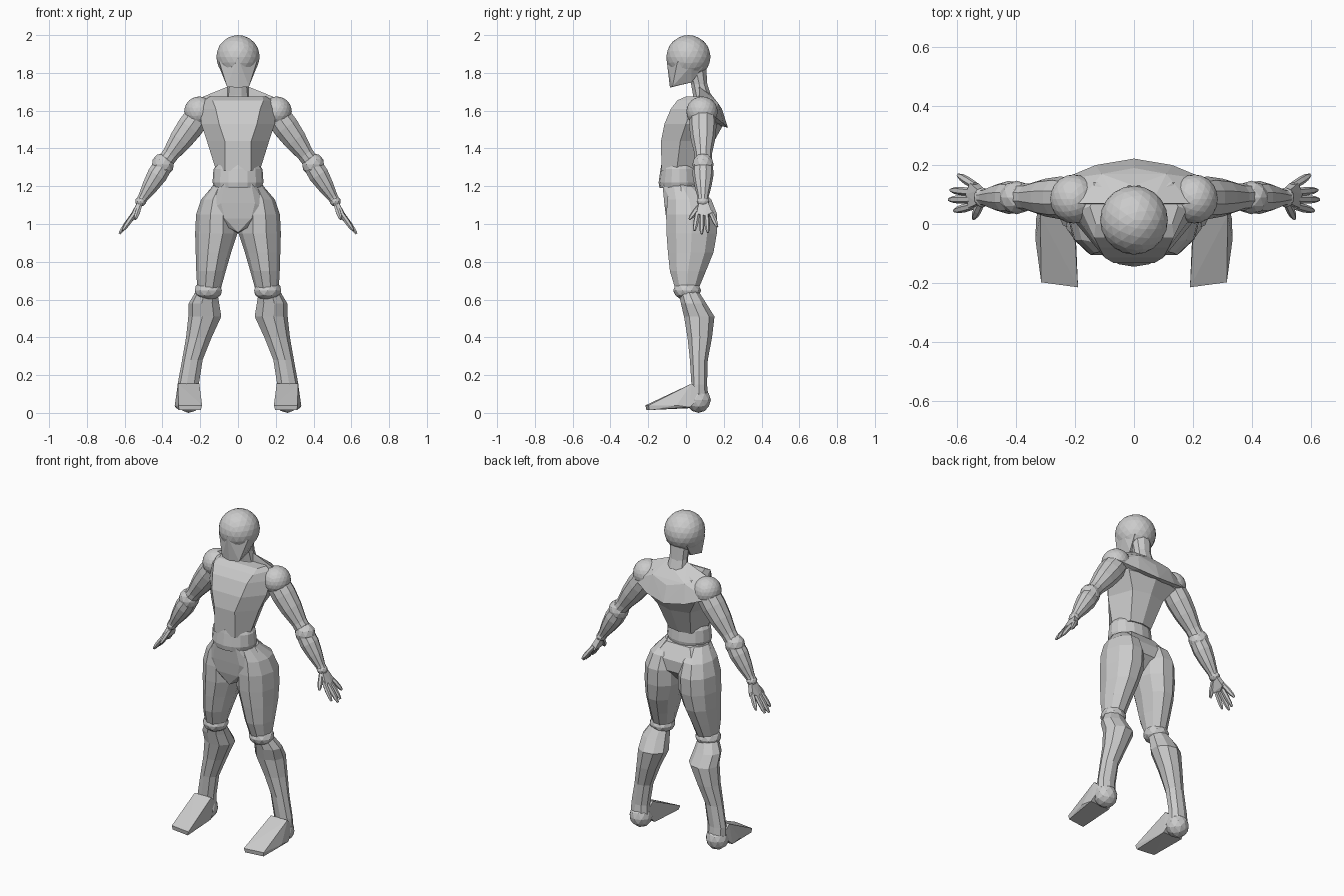
import bpy, bmesh, math
from mathutils import Vector

grey = bpy.data.materials.new("plain_grey")
grey.diffuse_color = (0.6, 0.6, 0.6, 1)


def finish(name, bm, mirror):
    bmesh.ops.recalc_face_normals(bm, faces=bm.faces)
    me = bpy.data.meshes.new(name)
    bm.to_mesh(me)
    bm.free()
    me.materials.append(grey)
    ob = bpy.data.objects.new(name, me)
    bpy.context.collection.objects.link(ob)
    if mirror:
        ob.modifiers.new("mirror", 'MIRROR').use_mirror_merge = False
    return ob


def skin(name, rings, mirror=False):
    """Bridge rings of points and cap both ends."""
    bm = bmesh.new()
    rows = [[bm.verts.new(p) for p in r] for r in rings]
    n = len(rows[0])
    for a, b in zip(rows, rows[1:]):
        for i in range(n):
            j = (i + 1) % n
            bm.faces.new((a[i], a[j], b[j], b[i]))
    bm.faces.new(rows[0])
    bm.faces.new(rows[-1])
    return finish(name, bm, mirror)


def loft(name, rows, sides=10, mirror=False):
    """Level rings: z, centre x, centre y, half width, half depth."""
    ang = [2 * math.pi * i / sides for i in range(sides)]
    return skin(name, [[(cx + rx * math.cos(a), cy + ry * math.sin(a), z) for a in ang]
                       for z, cx, cy, rx, ry in rows], mirror)


def limb(name, start, end, radii, sides=10):
    """Round limb along a line: radii are (fraction, radius)."""
    s, e = Vector(start), Vector(end)
    q = (e - s).to_track_quat('Z', 'Y')
    ang = [2 * math.pi * i / sides for i in range(sides)]
    return skin(name, [[s.lerp(e, t) + q @ Vector((r * math.cos(a), r * math.sin(a), 0))
                        for a in ang] for t, r in radii], True)


def ball(name, centre, scale, sub=2, mirror=True):
    bm = bmesh.new()
    bmesh.ops.create_icosphere(bm, subdivisions=sub, radius=1)
    bmesh.ops.scale(bm, vec=scale, verts=bm.verts)
    bmesh.ops.translate(bm, vec=centre, verts=bm.verts)
    return finish(name, bm, mirror)


def hull(name, pts, symmetric=False, mirror=False):
    """Convex block around points; symmetric adds their left-right twins."""
    if symmetric:
        pts = pts + [(-x, y, z) for x, y, z in pts if x > 0]
    bm = bmesh.new()
    for p in pts:
        bm.verts.new(p)
    r = bmesh.ops.convex_hull(bm, input=bm.verts)
    loose = list({v for v in r["geom_interior"] + r["geom_unused"]
                  if isinstance(v, bmesh.types.BMVert)})
    bmesh.ops.delete(bm, geom=loose, context='VERTS')
    return finish(name, bm, mirror)


# Head, face wedge and slanted neck
ball("head", (0, 0.013, 1.885), (0.115, 0.117, 0.115), 3, False)
hull("face", [(0, -0.104, 1.88), (0, -0.085, 1.722), (0.058, -0.072, 1.727),
              (0.1, -0.045, 1.86), (0.103, 0.03, 1.84), (0.055, 0.03, 1.75),
              (0.07, 0.09, 1.83)], True)
loft("neck", [(1.62, 0, 0.1, 0.075, 0.07), (1.68, 0, 0.085, 0.062, 0.05),
              (1.74, 0, 0.07, 0.055, 0.045), (1.83, 0, 0.05, 0.06, 0.06)])

# Chest: z, then half-section points front, flank, rear flank, spine
chest = [(1.28, .07, -.13, .115, -.05, .075, .06, .075),
         (1.44, .07, -.132, .165, -.03, .11, .12, .15),
         (1.53, .10, -.114, .195, .0, .17, .16, .2),
         (1.61, .118, -.08, .2, .03, .17, .15, .18),
         (1.655, .135, -.045, .18, .05, .13, .14, .15),
         (1.675, .13, .0, .15, .06, .1, .12, .13)]
skin("chest", [[(fx, fy, z), (sx, sy, z), (bx, by, z), (0, cy, z),
                (-bx, by, z), (-sx, sy, z), (-fx, fy, z)]
               for z, fx, fy, sx, sy, bx, by, cy in chest])

# Upper back yoke between the shoulders
hull("shoulder_yoke", [(0.06, 0.07, 1.725), (0.0, 0.13, 1.69), (0.19, 0.07, 1.672),
                       (0.25, 0.15, 1.57), (0.13, 0.2, 1.53), (0, 0.222, 1.51),
                       (0.11, 0.17, 1.64), (0.2, 0.06, 1.55), (0, 0.19, 1.61)], True)

# Waist band and pelvis
loft("waist", [(1.19, 0, -.035, .125, .105), (1.22, 0, -.035, .135, .11),
               (1.29, 0, -.035, .13, .1), (1.312, 0, -.035, .115, .096)], 16)
hull("pelvis", [(0.07, -0.125, 1.215), (0.125, -0.03, 1.215), (0.08, 0.075, 1.2),
                (0.09, -0.115, 1.11), (0.185, -0.02, 1.13), (0.13, 0.13, 1.12),
                (0.19, -0.05, 1.05), (0.07, -0.105, 1.03), (0.1, 0.13, 1.05),
                (0, -0.085, 0.955), (0, 0.04, 0.95)], True)

# Legs
loft("thigh", [(1.2, .085, -.02, .05, .075), (1.13, .105, .018, .09, .122),
               (1.05, .112, .03, .11, .142), (.95, .115, .03, .112, .14),
               (.85, .13, .025, .094, .127), (.75, .143, .01, .078, .1),
               (.66, .153, .005, .063, .066)], 10, True)
ball("knee", (.157, .006, .648), (.075, .074, .053), 2)
loft("calf", [(.64, .165, .015, .06, .055), (.58, .178, .04, .083, .068),
              (.51, .173, .07, .09, .082), (.4, .205, .073, .07, .066),
              (.28, .24, .068, .056, .048), (.15, .262, .07, .058, .042),
              (.08, .262, .07, .06, .05)], 9, True)
ball("heel", (.262, .066, .068), (.067, .066, .068), 2)
hull("foot", [(.205, .03, .155), (.318, .03, .155), (.19, -.215, .04), (.315, -.198, .04),
              (.197, -.21, .015), (.312, -.195, .015), (.335, -.05, .04),
              (.2, .02, .025), (.332, .02, .03), (.21, .09, .1), (.315, .09, .1)],
     False, True)

# Arms
ball("shoulder", (.205, .085, 1.595), (.08, .083, .08), 3)
limb("upper_arm", (.205, .088, 1.58), (.4, .092, 1.31),
     [(0, .07), (.25, .072), (.5, .064), (.78, .046), (1, .045)])
ball("elbow", (.398, .09, 1.315), (.06, .057, .06), 2)
limb("forearm", (.39, .09, 1.32), (.515, .09, 1.12),
     [(0, .052), (.3, .056), (.6, .045), (.9, .029), (1, .028)])
ball("wrist", (.515, .09, 1.12), (.03, .034, .027), 2)

# Hand: thin palm, then fingers and thumb with a middle joint
hull("palm", [(.505, .065, 1.115), (.53, .07, 1.12), (.505, .115, 1.11), (.53, .115, 1.12),
              (.535, .055, 1.04), (.562, .055, 1.055), (.53, .14, 1.045),
              (.558, .14, 1.06), (.545, .1, 1.03), (.572, .1, 1.045)], False, True)
fingers = [("index_finger", (.545, .062, 1.06), (.61, .045, .965)),
           ("middle_finger", (.552, .084, 1.055), (.628, .083, .948)),
           ("ring_finger", (.55, .108, 1.055), (.622, .115, .955)),
           ("little_finger", (.54, .13, 1.065), (.597, .166, .985)),
           ("thumb", (.518, .075, 1.1), (.545, .018, 1.025))]
for name, a, b in fingers:
    limb(name, a, b, [(0, .013), (.5, .0145), (.8, .012), (1, .006)], 6)
